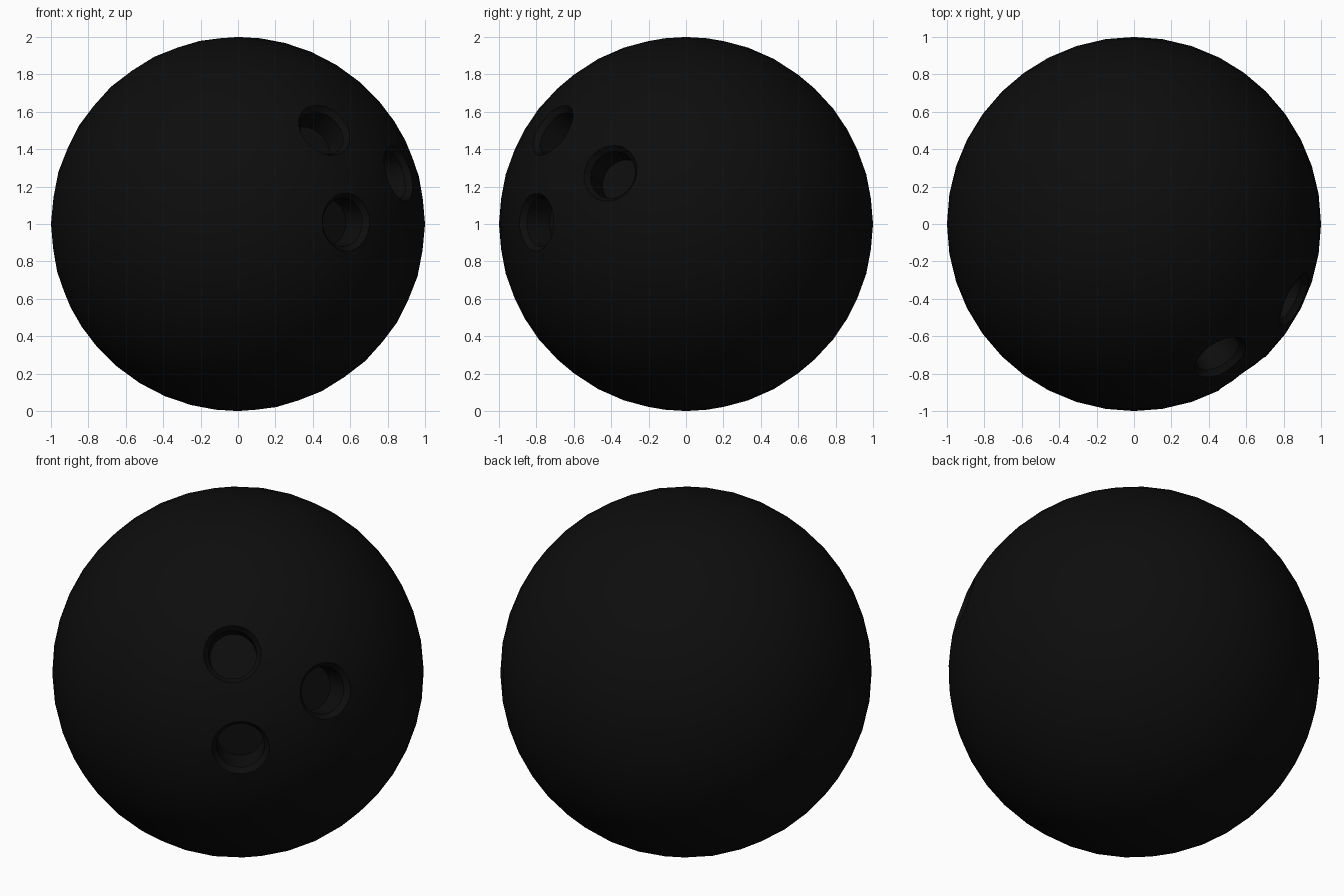
import bpy, bmesh, math
from mathutils import Vector, Matrix

if "Cube" in bpy.data.objects:
    bpy.data.objects.remove(bpy.data.objects["Cube"])

black = bpy.data.materials.new("glossy black")
black.diffuse_color = (0.004, 0.004, 0.004, 1)
black.use_nodes = True
black.node_tree.nodes["Principled BSDF"].inputs["Base Color"].default_value = black.diffuse_color
CENTRE = Vector((0, 0, 1))

# ball body
bpy.ops.mesh.primitive_ico_sphere_add(subdivisions=4, radius=1, location=CENTRE)
ball = bpy.context.object
ball.name = "ball"
ball.data.materials.append(black)

# finger hole profile: (radius, distance from ball centre), chamfered at the rim
PROFILE = [(0.125, 0.81), (0.13, 0.955), (0.155, 0.985), (0.19, 1.1)]
SIDES = 32


def hole_cutter(name, direction):
    bm = bmesh.new()
    rings = []
    for r, h in PROFILE:
        rings.append([bm.verts.new((r * math.cos(2 * math.pi * i / SIDES),
                                    r * math.sin(2 * math.pi * i / SIDES), h))
                      for i in range(SIDES)])
    for a, b in zip(rings, rings[1:]):
        for i in range(SIDES):
            j = (i + 1) % SIDES
            bm.faces.new((a[i], a[j], b[j], b[i]))
    bm.faces.new(rings[0][::-1])
    bm.faces.new(rings[-1])
    turn = Vector(direction).to_track_quat('Z', 'Y').to_matrix().to_4x4()
    bm.transform(Matrix.Translation(CENTRE) @ turn)
    mesh = bpy.data.meshes.new(name)
    bm.to_mesh(mesh)
    bm.free()
    mesh.materials.append(black)
    obj = bpy.data.objects.new(name, mesh)
    bpy.context.collection.objects.link(obj)
    return obj


# three drilled holes
HOLES = {"upper_finger_hole": (0.46, -0.71, 0.50),
         "side_finger_hole": (0.87, -0.41, 0.275),
         "thumb_hole": (0.585, -0.81, 0.01)}
for name, direction in HOLES.items():
    cutter = hole_cutter(name + "_cutter", direction)
    mod = ball.modifiers.new(name, 'BOOLEAN')
    mod.operation = 'DIFFERENCE'
    mod.solver = 'EXACT'
    mod.object = cutter
    bpy.context.view_layer.objects.active = ball
    bpy.ops.object.modifier_apply(modifier=mod.name)
    bpy.data.objects.remove(cutter)

# smooth ball, crisp hole edges
bpy.ops.object.select_all(action='DESELECT')
ball.select_set(True)
bpy.context.view_layer.objects.active = ball
bpy.ops.object.shade_smooth_by_angle(angle=math.radians(30))
